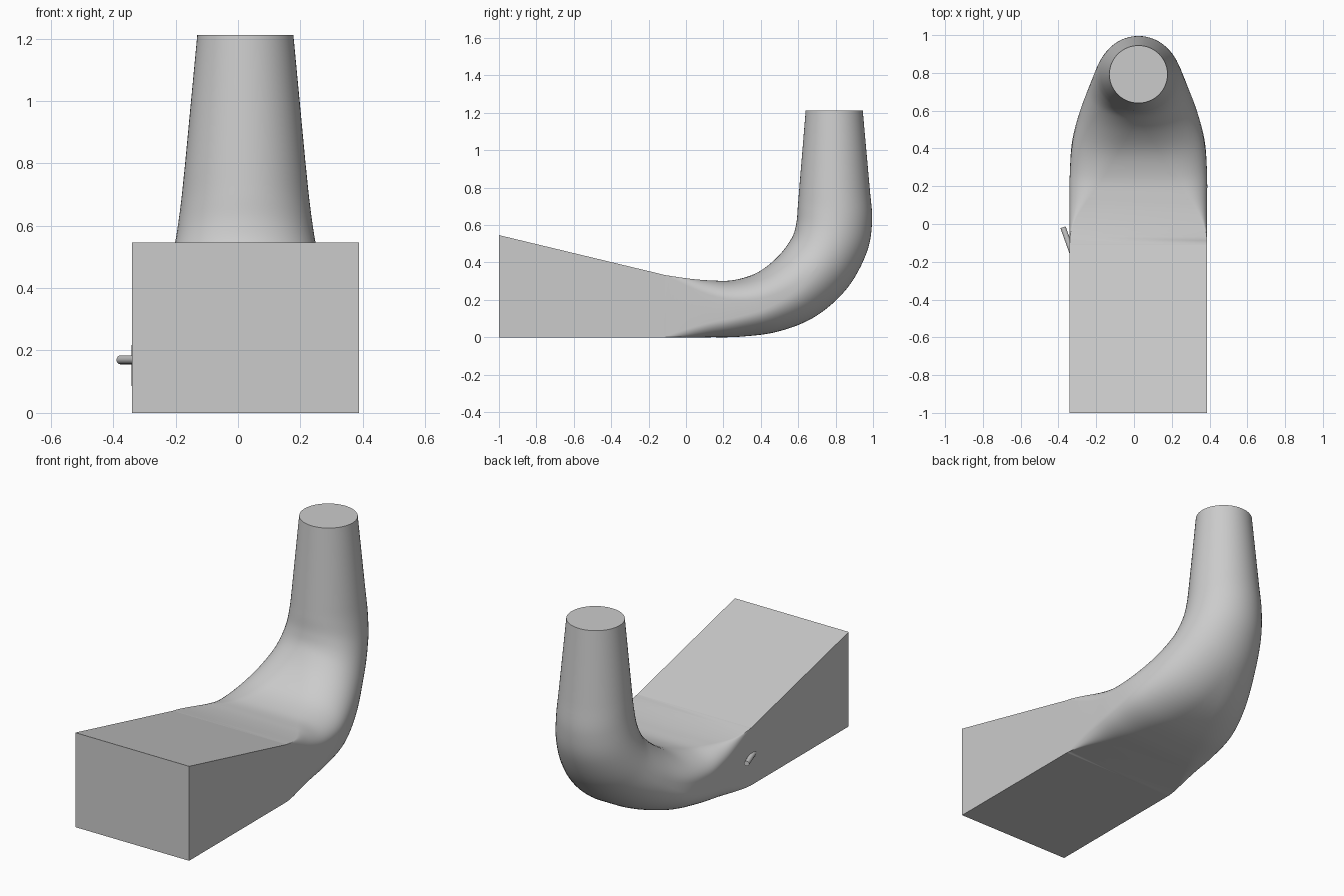
import bpy, bmesh, math
from mathutils import Vector

cube = bpy.data.objects.get("Cube")
if cube:
    bpy.data.objects.remove(cube)

GREY = (0.6, 0.6, 0.6, 1)
mat = bpy.data.materials.new("plain grey")
mat.use_nodes = True
mat.diffuse_color = GREY
mat.node_tree.nodes["Principled BSDF"].inputs["Base Color"].default_value = GREY

CX = 0.0235      # duct centre line
HALF = 0.364     # half width of the box
ARC = 14         # segments per rounded corner
STEPS = 6        # rings between two stations


def ring(bm, s):
    """Rounded rectangle: top y,z  bottom y,z  half width  roundness."""
    top, bot = Vector((0, s[0], s[1])), Vector((0, s[2], s[3]))
    w, r = s[4], max(0, min(1, s[5]))
    mid, up = (top + bot) / 2, (top - bot) / 2
    rx, rz = r * r, r
    verts = []
    for k, (sx, sz) in enumerate([(1, 1), (-1, 1), (-1, -1), (1, -1)]):
        for i in range(ARC + 1):
            a = math.pi / 2 * (k + i / ARC)
            u = sx * (1 - rx) + rx * math.cos(a)
            v = sz * (1 - rz) + rz * math.sin(a)
            verts.append(bm.verts.new(mid + up * v + Vector((CX + w * u, 0, 0))))
    return verts


def loft(name, stations, cap_start, cap_end):
    bm = bmesh.new()
    rings = [ring(bm, s) for s in stations]
    for a, b in zip(rings, rings[1:]):
        for i in range(len(a)):
            j = (i + 1) % len(a)
            bm.faces.new((a[i], a[j], b[j], b[i]))
    if cap_start:
        bm.faces.new(rings[0][::-1])
    if cap_end:
        bm.faces.new(rings[-1])
    bmesh.ops.remove_doubles(bm, verts=bm.verts, dist=0.0002)
    bmesh.ops.recalc_face_normals(bm, faces=bm.faces)
    mesh = bpy.data.meshes.new(name)
    bm.to_mesh(mesh)
    bm.free()
    obj = bpy.data.objects.new(name, mesh)
    bpy.context.collection.objects.link(obj)
    return obj


def finish(obj, angle=35):
    obj.data.materials.clear()
    obj.data.materials.append(mat)
    bpy.ops.object.select_all(action="DESELECT")
    obj.select_set(True)
    bpy.context.view_layer.objects.active = obj
    bpy.ops.object.shade_smooth_by_angle(angle=math.radians(angle))


def spline(pts):
    """Catmull-Rom through the stations."""
    pts = [Vector(p) for p in pts]
    pts = [2 * pts[0] - pts[1]] + pts + [2 * pts[-1] - pts[-2]]
    out = []
    for a, b, c, d in zip(pts, pts[1:], pts[2:], pts[3:]):
        for i in range(STEPS):
            t = i / STEPS
            out.append(b + (c - a) * (t / 2) + (2 * a - 5 * b + 4 * c - d) * (t * t / 2)
                       + (3 * b - a - 3 * c + d) * (t ** 3 / 2))
    return out + [pts[-2]]


# Wedge-shaped inlet box
box_end = (-0.11, 0.332, -0.12, 0, HALF, 0)
finish(loft("inlet_box", [(-1, 0.546, -1, 0, HALF, 0), box_end], True, False))

# Bend that turns from rectangle to circle, then the tapering pipe
bend = spline([
    box_end,
    (0.02, 0.313, 0, 0, HALF, 0.28),
    (0.13, 0.304, 0.13, 0, HALF, 0.52),
    (0.25, 0.305, 0.29, 0.003, 0.363, 0.7),
    (0.38, 0.345, 0.49, 0.03, 0.35, 0.83),
    (0.49, 0.43, 0.69, 0.11, 0.308, 0.93),
    (0.565, 0.53, 0.86, 0.26, 0.26, 1),
    (0.59, 0.61, 0.965, 0.45, 0.228, 1),
    (0.598, 0.7, 0.995, 0.62, 0.208, 1),
    (0.606, 0.8, 0.982, 0.8, 0.193, 1),
])
finish(loft("bend_and_pipe", bend + [(0.64, 1.212, 0.945, 1.212, 0.154, 1)], False, True))

# Small slanted rod on the side wall
tip, root = Vector((-0.376, -0.017, 0.17)), Vector((-0.3, -0.23, 0.17))
axis = root - tip
bpy.ops.mesh.primitive_cylinder_add(vertices=24, radius=0.0145, depth=axis.length,
                                    location=(tip + root) / 2)
rod = bpy.context.object
rod.name = "side_rod"
rod.rotation_euler = axis.to_track_quat("Z", "Y").to_euler()
finish(rod)
